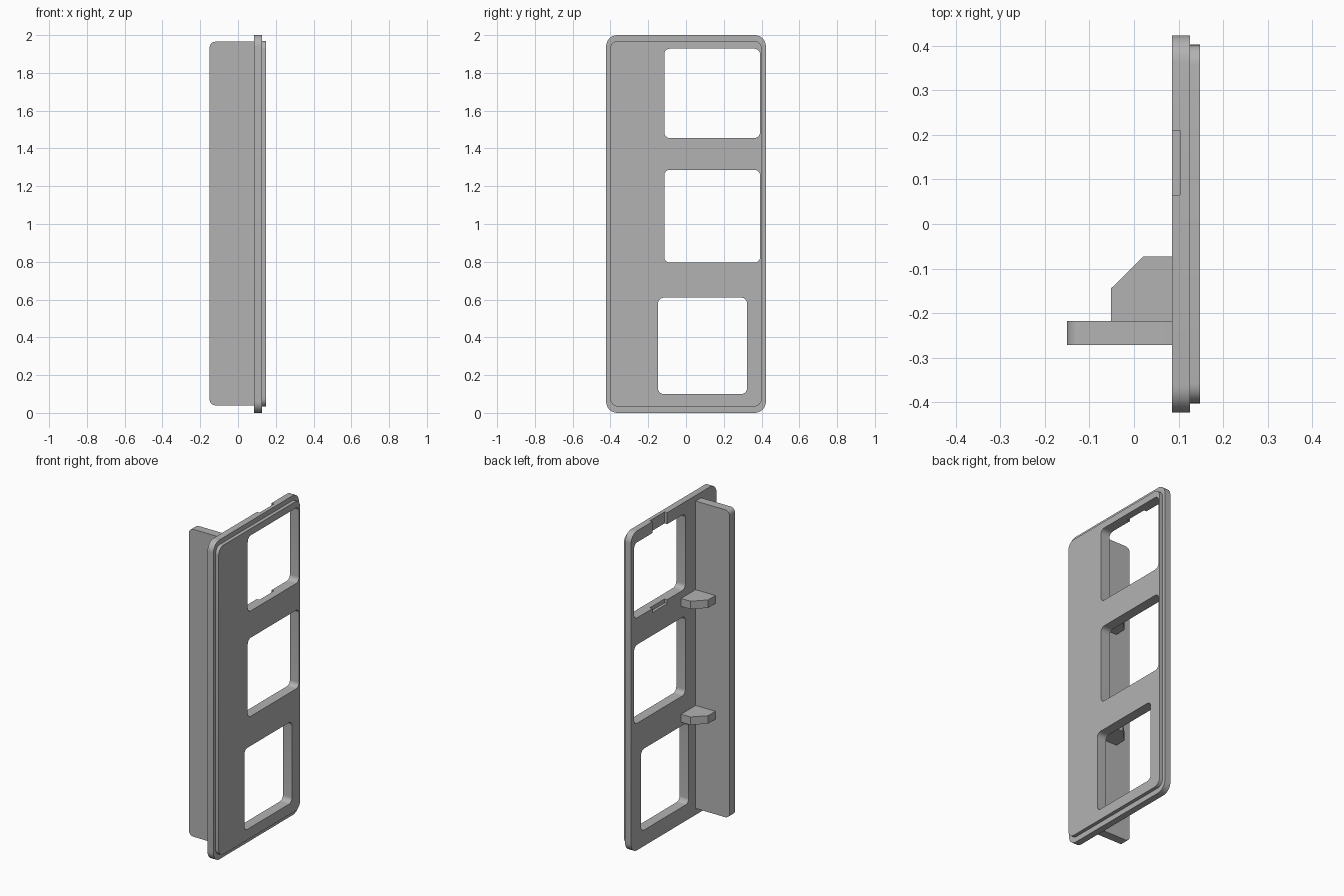
import bpy
import bmesh
from math import sin, cos, pi
from mathutils import Vector

cube = bpy.data.objects.get("Cube")
if cube:
    bpy.data.objects.remove(cube, do_unlink=True)

grey = bpy.data.materials.new("matte grey")
grey.use_nodes = True
GREY = (0.45, 0.45, 0.45, 1)
grey.diffuse_color = GREY
grey.node_tree.nodes["Principled BSDF"].inputs["Base Color"].default_value = GREY


def rounded(u0, u1, v0, v1, radii, steps=8):
    """Rectangle outline; radii run from low-low counter-clockwise."""
    corners = [(u0, v0, 1, 1), (u1, v0, -1, 1), (u1, v1, -1, -1), (u0, v1, 1, -1)]
    points = []
    for i, (u, v, su, sv) in enumerate(corners):
        r = radii[i]
        if r == 0:
            points.append((u, v))
            continue
        for k in range(steps + 1):
            a = pi + i * pi / 2 + k / steps * pi / 2
            points.append((u + su * r + r * cos(a), v + sv * r + r * sin(a)))
    return points


def prism(name, outline, axis, low, high):
    """Extrude an outline along an axis; its other two axes stay in order."""
    def place(p, depth):
        co = list(p)
        co.insert("xyz".index(axis), depth)
        return Vector(co)
    bm = bmesh.new()
    face = bm.faces.new([bm.verts.new(place(p, low)) for p in outline])
    ext = bmesh.ops.extrude_face_region(bm, geom=[face])
    top = [g for g in ext["geom"] if isinstance(g, bmesh.types.BMVert)]
    bmesh.ops.translate(bm, verts=top, vec=place((0, 0), high - low))
    bmesh.ops.recalc_face_normals(bm, faces=bm.faces)
    mesh = bpy.data.meshes.new(name)
    bm.to_mesh(mesh)
    bm.free()
    mesh.materials.append(grey)
    obj = bpy.data.objects.new(name, mesh)
    bpy.context.collection.objects.link(obj)
    return obj


def activate(obj):
    bpy.ops.object.select_all(action="DESELECT")
    obj.select_set(True)
    bpy.context.view_layer.objects.active = obj


def cut(obj, cutter):
    cutter.hide_render = True
    mod = obj.modifiers.new("cut", "BOOLEAN")
    mod.operation = "DIFFERENCE"
    mod.solver = "EXACT"
    mod.object = cutter
    activate(obj)
    bpy.ops.object.modifier_apply(modifier=mod.name)
    bpy.data.objects.remove(cutter, do_unlink=True)


# Back plate and the slightly smaller raised face
back_plate = prism("back_plate", rounded(-0.423, 0.423, 0, 2, [0.06] * 4), "x", 0.085, 0.126)
raised_face = prism("raised_face", rounded(-0.402, 0.402, 0.033, 1.97, [0.045] * 4), "x", 0.126, 0.148)

# Three window openings through both layers
windows = [(-0.115, 0.392, 1.455, 1.928), (-0.115, 0.392, 0.795, 1.287), (-0.148, 0.323, 0.1, 0.61)]
for window in windows:
    for panel in (back_plate, raised_face):
        cut(panel, prism("window_cutter", rounded(*window, [0.03] * 4), "x", 0, 0.2))

# Shallow latch notches above and below the top window
for low, high in ((1.9, 2.05), (1.43, 1.5)):
    cut(back_plate, prism("notch_cutter", rounded(0.065, 0.21, low, high, [0] * 4), "x", 0.05, 0.103))

# Long flange standing off the back
flange = prism("flange", rounded(-0.15, 0.085, 0.04, 1.965, [0.03, 0, 0, 0.03]), "y", -0.271, -0.217)

# Two chamfered gussets bracing the flange
gusset = [(0.085, -0.217), (0.085, -0.073), (0.021, -0.073), (-0.052, -0.145), (-0.052, -0.217)]
for name, base in (("upper_gusset", 1.36), ("lower_gusset", 0.635)):
    prism(name, gusset, "z", base, base + 0.05)

# Smooth the rounded corners only
for obj in (back_plate, raised_face, flange):
    activate(obj)
    bpy.ops.object.shade_smooth_by_angle(angle=0.5)
